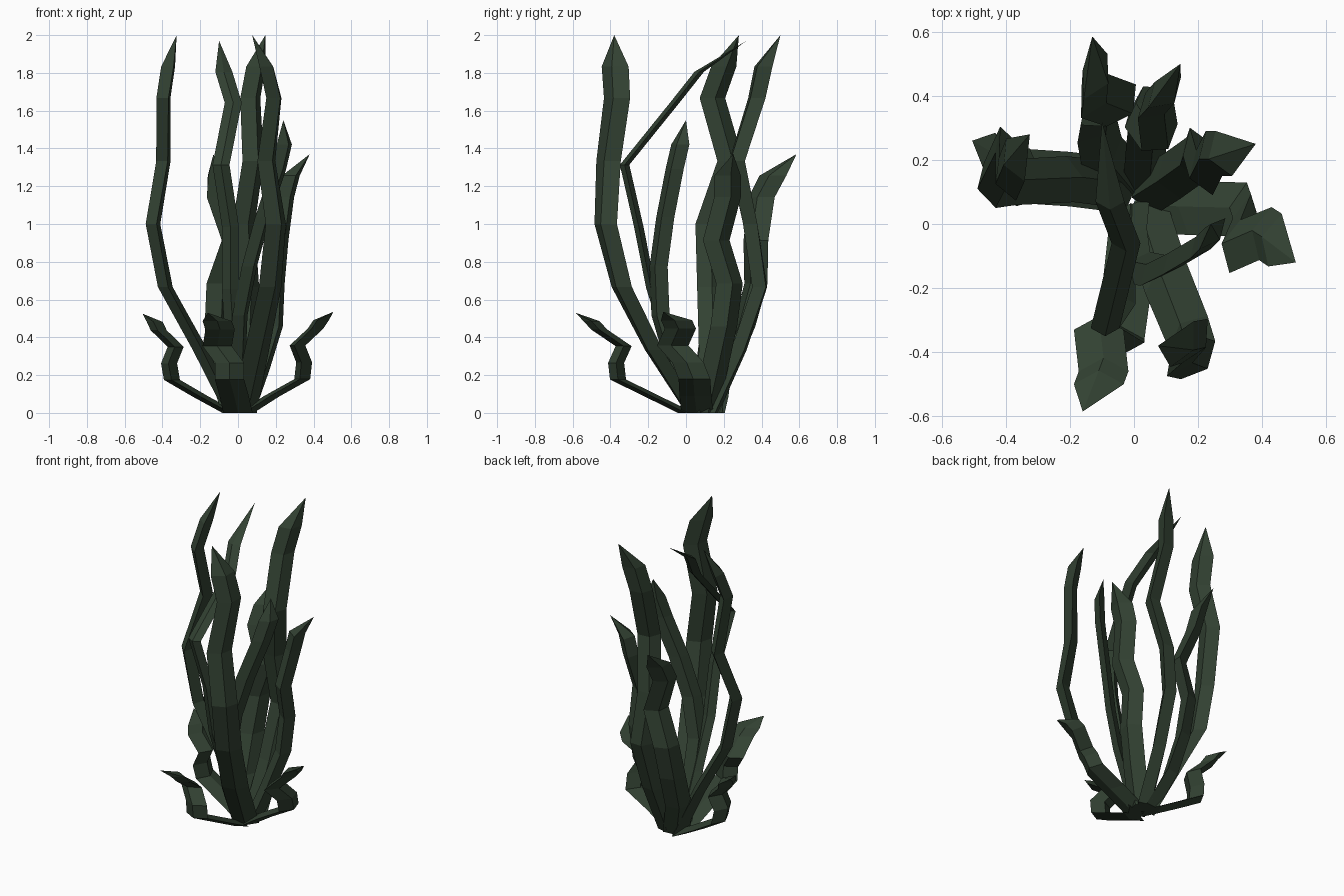
import bpy, bmesh, math
from mathutils import Vector

weed = bpy.data.materials.new("dark weed green")
weed.diffuse_color = (0.032, 0.053, 0.032, 1)

LEVELS = (0, 1, 2, 3, 4, 5, 5.5, 6)      # ring heights in sixths of a blade


def blade(name, height, width, thick, angles, path):
    """Diamond-section blade, twisting between two angles along an (x, y) path to a pointed tip."""
    bm = bmesh.new()
    rings = []
    for lv, (x, y) in zip(LEVELS[:-1], path[:-1]):
        a = math.radians(angles[0] + (angles[1] - angles[0]) * lv / 6)
        wide = Vector((math.cos(a), math.sin(a), 0)) * width / 2
        thin = Vector((-math.sin(a), math.cos(a), 0)) * thick / 2
        c = Vector((x, y, height * lv / 6))
        rings.append([bm.verts.new(c + o) for o in (wide, thin, -wide, -thin)])
    tip = bm.verts.new((path[-1][0], path[-1][1], height))
    for lo, hi in zip(rings, rings[1:]):
        for i in range(4):
            j = (i + 1) % 4
            bm.faces.new((lo[i], lo[j], hi[j], hi[i]))
    for i in range(4):
        bm.faces.new((rings[-1][i], rings[-1][(i + 1) % 4], tip))
    bm.faces.new(rings[0][::-1])
    bmesh.ops.recalc_face_normals(bm, faces=bm.faces[:])
    me = bpy.data.meshes.new(name)
    bm.to_mesh(me)
    bm.free()
    me.materials.append(weed)
    bpy.context.collection.objects.link(bpy.data.objects.new(name, me))


# tall blades
blade("tall_blade_left", 2.0, 0.145, 0.08, (95, 115),
      [(-0.03, 0.12), (-0.2, 0.14), (-0.385, 0.13), (-0.45, 0.12),
       (-0.395, 0.235), (-0.395, 0.14), (-0.37, 0.2), (-0.325, 0.28)])
blade("tall_blade_inner", 1.97, 0.09, 0.05, (0, 0),
      [(-0.01, 0.04), (-0.02, -0.08), (-0.04, -0.185), (-0.04, -0.25),
       (-0.09, -0.325), (-0.025, -0.06), (-0.075, 0.07), (-0.1, 0.32)])
blade("tall_blade_front", 2.0, 0.16, 0.08, (30, 66),
      [(0.03, 0.04), (0.1, -0.17), (0.17, -0.34), (0.2, -0.425),
       (0.15, -0.41), (0.19, -0.365), (0.15, -0.375), (0.075, -0.38)])
blade("tall_blade_back", 2.0, 0.14, 0.09, (20, 45),
      [(0.03, 0.13), (0.04, 0.28), (0.05, 0.39), (0.03, 0.34),
       (0.08, 0.27), (0.065, 0.375), (0.095, 0.41), (0.145, 0.5)])

# medium blades
blade("medium_blade_diagonal", 1.55, 0.125, 0.06, (50, 50),
      [(0.01, 0.04), (0.0, -0.06), (0.01, -0.135), (0.06, -0.145),
       (0.13, -0.11), (0.215, -0.06), (0.245, -0.03), (0.24, 0.0)])
blade("medium_blade_back", 1.37, 0.16, 0.09, (35, 65),
      [(-0.02, 0.13), (-0.1, 0.22), (-0.12, 0.31), (-0.115, 0.37),
       (-0.04, 0.37), (-0.125, 0.4), (-0.12, 0.46), (-0.13, 0.585)])
blade("medium_blade_right", 1.37, 0.15, 0.1, (110, 110),
      [(0.04, 0.1), (0.12, 0.15), (0.19, 0.2), (0.2, 0.23),
       (0.22, 0.16), (0.25, 0.22), (0.28, 0.22), (0.38, 0.25)])

# short curled blades
blade("short_blade_left", 0.525, 0.17, 0.085, (90, 85),
      [(-0.04, 0.12), (-0.2, 0.14), (-0.35, 0.15), (-0.365, 0.14),
       (-0.33, 0.15), (-0.42, 0.17), (-0.44, 0.2), (-0.505, 0.26)])
blade("short_blade_right", 0.535, 0.17, 0.085, (85, 75),
      [(0.04, 0.06), (0.18, 0.05), (0.34, 0.045), (0.35, 0.01),
       (0.315, -0.07), (0.41, -0.03), (0.44, -0.05), (0.505, -0.12)])
blade("short_blade_front", 0.53, 0.155, 0.085, (0, 0),
      [(0.0, 0.0), (-0.02, -0.18), (-0.045, -0.36), (-0.045, -0.37),
       (-0.11, -0.33), (-0.095, -0.46), (-0.11, -0.5), (-0.16, -0.585)])
